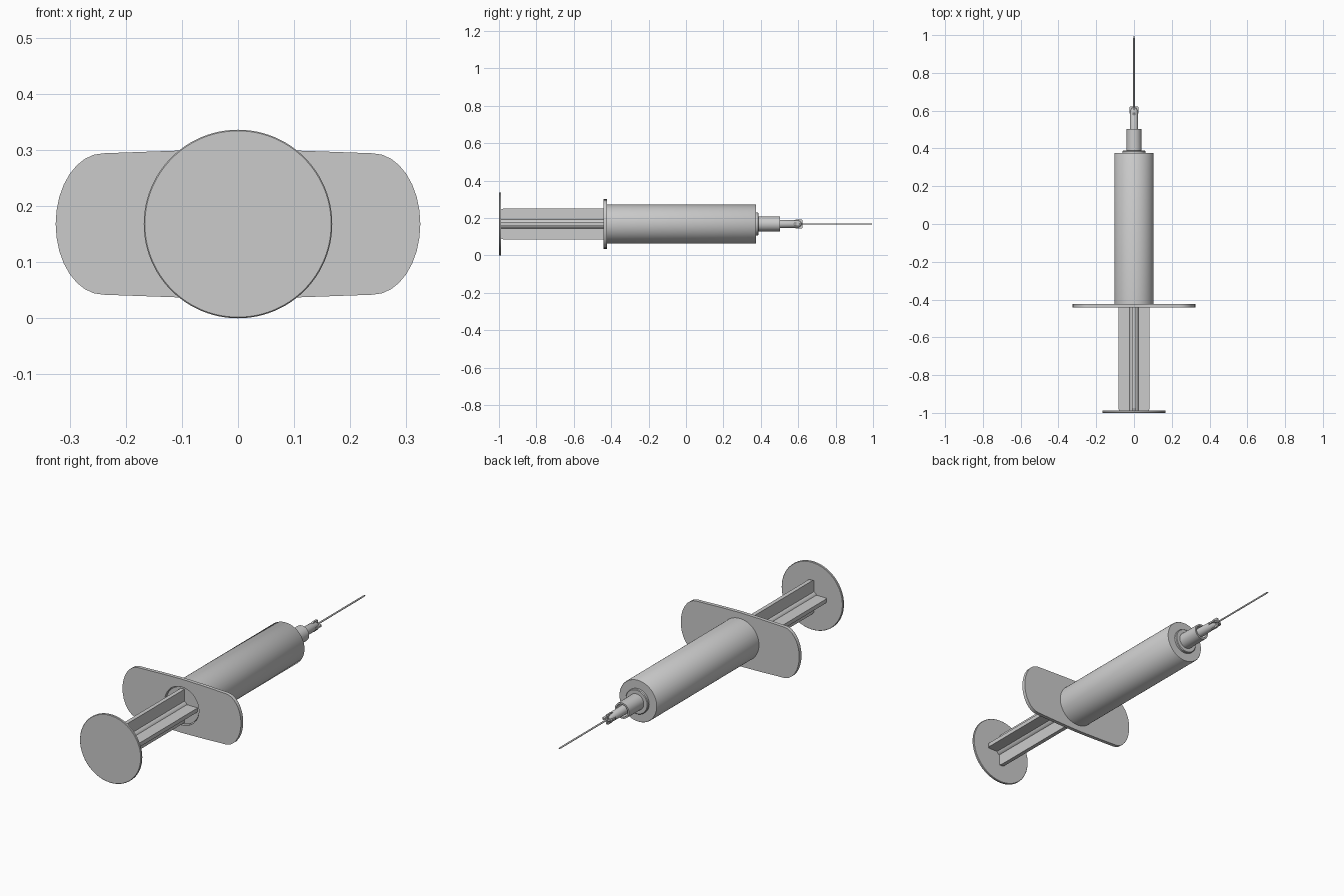
import bpy, bmesh, math
from mathutils import Matrix, Vector

if "Cube" in bpy.data.objects:
    bpy.data.objects.remove(bpy.data.objects["Cube"])

AXIS_Z = 0.168

grey = bpy.data.materials.new("light_grey_plastic")
grey.use_nodes = True
colour = (0.6, 0.6, 0.6, 1)
grey.diffuse_color = colour
grey.node_tree.nodes["Principled BSDF"].inputs["Base Color"].default_value = colour


def finish(bm, name, smooth=True, bevel=0):
    bmesh.ops.recalc_face_normals(bm, faces=bm.faces)
    mesh = bpy.data.meshes.new(name)
    bm.to_mesh(mesh)
    bm.free()
    mesh.materials.append(grey)
    obj = bpy.data.objects.new(name, mesh)
    obj.location.z = AXIS_Z
    bpy.context.collection.objects.link(obj)
    if bevel:
        mod = obj.modifiers.new("soft_edge", 'BEVEL')
        mod.width = bevel
        mod.segments = 2
    if smooth:
        bpy.ops.object.select_all(action='DESELECT')
        obj.select_set(True)
        bpy.context.view_layer.objects.active = obj
        bpy.ops.object.shade_smooth_by_angle(angle=math.radians(35))
    return obj


def lathe(name, profile, sides=64):
    """Spin (radius, y) points around the long axis."""
    bm = bmesh.new()
    verts = [bm.verts.new((r, y, 0)) for r, y in profile]
    edges = [bm.edges.new(pair) for pair in zip(verts, verts[1:])]
    bmesh.ops.spin(bm, geom=verts + edges, axis=(0, 1, 0), cent=(0, 0, 0),
                   angle=math.tau, steps=sides)
    bmesh.ops.remove_doubles(bm, verts=bm.verts, dist=0.0001)
    return finish(bm, name)


def blades(name, outline, thickness, angles):
    """Copies of a flat (radius, y) outline turned about the long axis."""
    bm = bmesh.new()
    for angle in angles:
        face = bm.faces.new([bm.verts.new((r, y, -thickness / 2)) for r, y in outline])
        ext = bmesh.ops.extrude_face_region(bm, geom=[face])["geom"]
        top = [v for v in ext if isinstance(v, bmesh.types.BMVert)]
        bmesh.ops.translate(bm, verts=top, vec=(0, 0, thickness))
        new = top + list(face.verts)
        bmesh.ops.rotate(bm, verts=new, cent=(0, 0, 0),
                         matrix=Matrix.Rotation(angle, 3, 'Y'))
    return finish(bm, name, smooth=False)


quarter_turns = [i * math.pi / 2 for i in range(4)]

# Plunger: thumb disc, cross-shaped shaft, core rod and head
lathe("thumb_disc", [(0, -1), (0.166, -1), (0.168, -0.998), (0.168, -0.99),
                     (0.166, -0.988), (0, -0.988)], 96)
blades("plunger_blades", [(0, -0.989), (0.078, -0.989), (0.083, -0.975),
                          (0.083, -0.42), (0, -0.42)], 0.02, quarter_turns)
lathe("plunger_core", [(0, -0.989), (0.026, -0.989), (0.026, -0.42), (0, -0.42)], 24)
lathe("plunger_head", [(0, -0.434), (0.09, -0.434), (0.09, -0.41), (0, -0.41)])

# Finger flange: wide plate with elliptical ends and a round bore
half = [(0.1, 0.131)]
for i in range(17):
    a = math.pi / 2 * (1 - i / 8)
    half.append((0.24 + 0.085 * math.cos(a), 0.126 * math.sin(a)))
half.append((0.1, -0.131))
outline = half + [(0, -0.133)] + [(-x, z) for x, z in reversed(half)] + [(0, 0.133)]
bm = bmesh.new()
outer = [bm.verts.new((x, -0.441, z)) for x, z in outline]
bore = [bm.verts.new((0.094 * math.cos(math.tau * i / 64), -0.441,
                      0.094 * math.sin(math.tau * i / 64))) for i in range(64)]
rim = []
for loop in (outer, bore):
    rim += [bm.edges.new((v, loop[i - 1])) for i, v in enumerate(loop)]
bmesh.ops.triangle_fill(bm, edges=rim, use_beauty=True, normal=Vector((0, -1, 0)))
ext = bmesh.ops.extrude_face_region(bm, geom=list(bm.faces))["geom"]
bmesh.ops.translate(bm, vec=(0, 0.018, 0),
                    verts=[v for v in ext if isinstance(v, bmesh.types.BMVert)])
finish(bm, "finger_flange")

# Barrel: hollow tube with a closed front end
lathe("barrel", [(0.094, -0.43), (0.104, -0.43), (0.104, 0.372), (0.102, 0.375),
                 (0, 0.375), (0, 0.365), (0.094, 0.365), (0.094, -0.43)], 96)
lathe("front_collar", [(0, 0.37), (0.061, 0.37), (0.061, 0.385), (0.058, 0.388),
                       (0, 0.388)])

# Nozzle sleeve, open at the front around the needle hub
lathe("nozzle_sleeve", [(0, 0.38), (0.04, 0.38), (0.039, 0.502), (0.031, 0.502),
                        (0.031, 0.45), (0, 0.45)], 48)
lathe("needle_hub", [(0, 0.44), (0.024, 0.44), (0.02, 0.6), (0.012, 0.615),
                     (0, 0.615)], 32)
blades("hub_ribs", [(0, 0.575), (0.019, 0.575), (0.025, 0.59), (0.025, 0.617),
                    (0.021, 0.622), (0, 0.622)], 0.009, quarter_turns)

# Needle with a short pointed tip
lathe("needle", [(0, 0.6), (0.004, 0.6), (0.004, 0.985), (0, 1)], 16)
